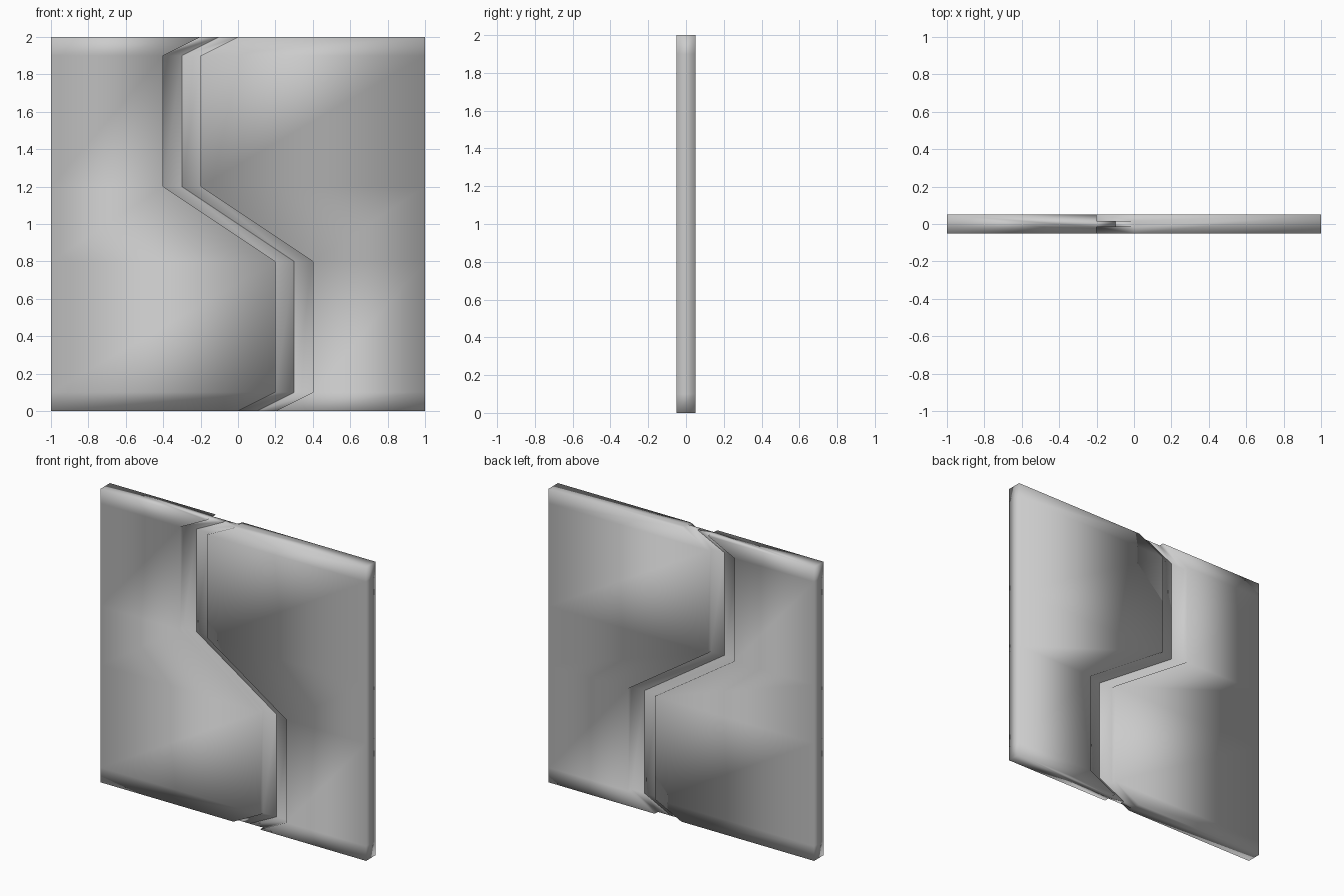
import bpy, bmesh, math
from mathutils import Matrix

if "Cube" in bpy.data.objects:
    bpy.data.objects.remove(bpy.data.objects["Cube"])

HALF = 0.05        # half thickness of a door leaf
LIP = 0.05 / 3     # half thickness of the centre lip
STEP = 0.1         # how far the lip reaches past the leaf

# Zigzag meeting edge of the left leaf, as (x, z) from bottom to top
EDGE = [(0, 0), (0.2, 0.1), (0.2, 0.8), (-0.4, 1.2), (-0.4, 1.9), (-0.2, 2)]


def door_leaf(name, turn=False):
    bm = bmesh.new()
    rings = []
    # Leaf cross-section with a stepped lip, swept up the zigzag
    for x, z in EDGE:
        section = [(-1, -HALF), (x, -HALF), (x, -LIP), (x + STEP, -LIP),
                   (x + STEP, LIP), (x, LIP), (x, HALF), (-1, HALF)]
        rings.append([bm.verts.new((px, py, z)) for px, py in section])
    for low, high in zip(rings, rings[1:]):
        for i in range(8):
            j = (i + 1) % 8
            bm.faces.new((low[i], low[j], high[j], high[i]))
    # Top and bottom caps: leaf body plus lip
    for r in (rings[0], rings[-1]):
        bm.faces.new((r[0], r[1], r[2], r[5], r[6], r[7]))
        bm.faces.new((r[2], r[3], r[4], r[5]))
    # The right leaf is the left one turned half round about the door centre
    if turn:
        bmesh.ops.rotate(bm, verts=bm.verts, cent=(0, 0, 1),
                         matrix=Matrix.Rotation(math.pi, 3, 'Y'))
    bmesh.ops.recalc_face_normals(bm, faces=bm.faces)
    for f in bm.faces:
        f.smooth = True
    mesh = bpy.data.meshes.new(name)
    bm.to_mesh(mesh)
    bm.free()
    obj = bpy.data.objects.new(name, mesh)
    bpy.context.collection.objects.link(obj)
    return obj


door_leaf("left_door_leaf")
door_leaf("right_door_leaf", turn=True)
